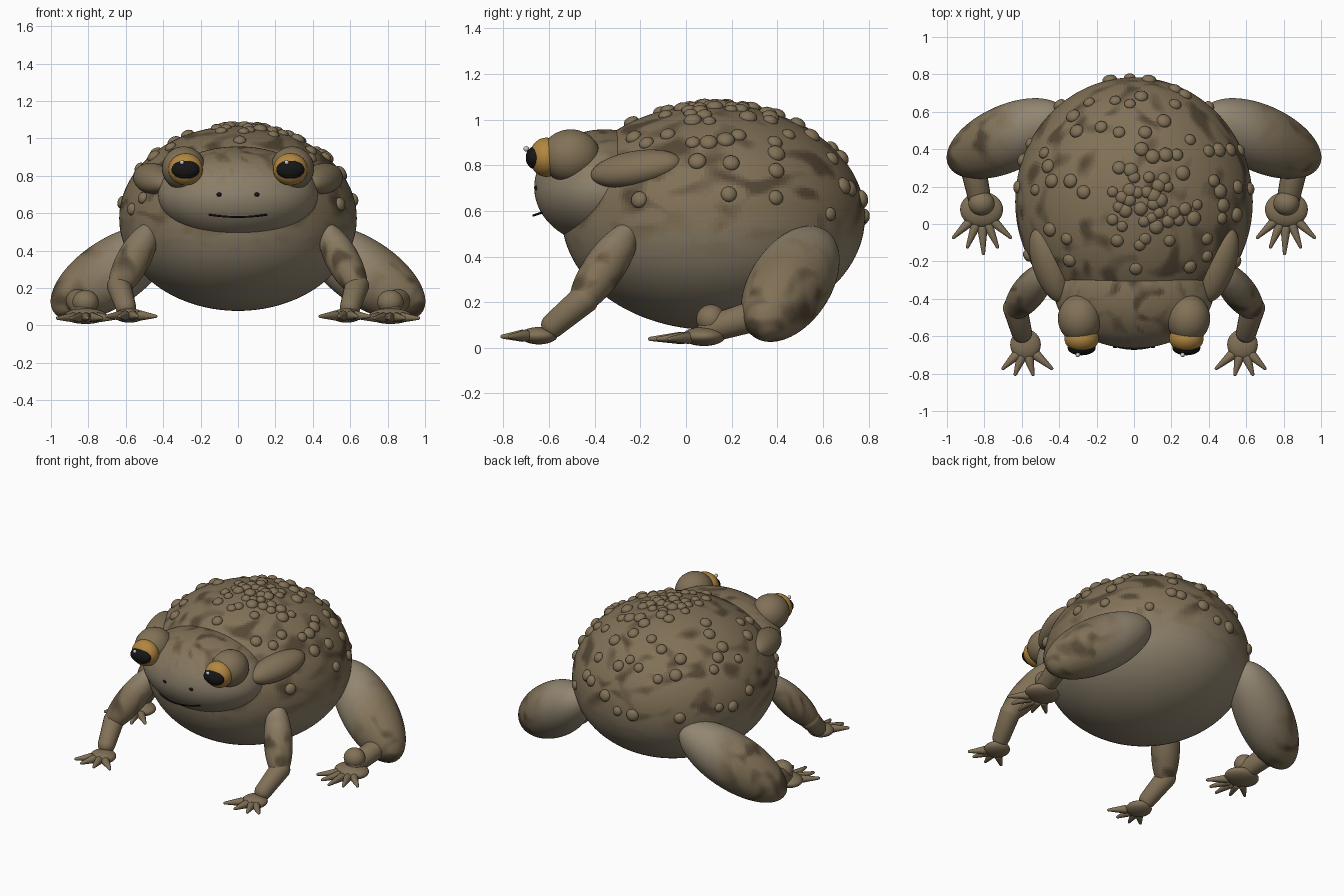
import bpy, bmesh, math, random
from mathutils import Vector, Matrix, noise

if "Cube" in bpy.data.objects:
    bpy.data.objects.remove(bpy.data.objects["Cube"])

random.seed(11)


def material(name, rgb):
    m = bpy.data.materials.new(name)
    m.diffuse_color = (*rgb, 1)
    m.use_nodes = True
    m.node_tree.nodes["Principled BSDF"].inputs["Base Color"].default_value = m.diffuse_color
    return m


# Skin shades run from dark blotch to pale belly
DARK, MID, PALE = Vector((.09, .064, .036)), Vector((.22, .165, .095)), Vector((.29, .24, .165))
SKIN = [material(f"skin_{i}", DARK.lerp(MID, i / 8) if i < 9 else MID.lerp(PALE, (i - 8) / 8))
        for i in range(17)]
BROWN = SKIN[8]
AMBER = material("amber", (.45, .24, .05))
BLACK = material("black", (.008, .008, .008))
WHITE = material("white", (.9, .9, .9))


def finish(name, bm, mats):
    me = bpy.data.meshes.new(name)
    bm.to_mesh(me)
    bm.free()
    for m in mats:
        me.materials.append(m)
    for p in me.polygons:
        p.use_smooth = True
    ob = bpy.data.objects.new(name, me)
    bpy.context.collection.objects.link(ob)
    return ob


def aim(d):
    return Vector(d).to_track_quat('Z', 'Y').to_matrix().to_4x4()


def add_ball(bm, c, r, rot=Matrix(), seg=32, rings=20):
    m = Matrix.Translation(c) @ rot @ Matrix.Diagonal((*r, 1))
    bmesh.ops.create_uvsphere(bm, u_segments=seg, v_segments=rings, radius=1, matrix=m)


def ball(name, c, r, mat=BROWN, rot=Matrix(), seg=32, rings=20):
    bm = bmesh.new()
    add_ball(bm, c, r, rot, seg, rings)
    return finish(name, bm, [mat])


def mottled(name, c, r, rot, seg, rings, paleness, scale=(9, 7, 13)):
    # Each face takes a shade from stretched noise and a local paleness
    bm = bmesh.new()
    add_ball(bm, c, r, rot, seg, rings)
    for f in bm.faces:
        p = f.calc_center_median()
        pale = min(1, max(0, paleness(p)))
        q = Vector((p.x * scale[0], p.y * scale[1], p.z * scale[2])) + Vector((3, 7, 1))
        n = noise.noise(q + noise.noise_vector(q * .5) * .9)
        spot = min(1, max(0, (n + .02) * 2)) * (1 - pale)
        f.material_index = round(8 + 8 * pale - 8 * spot)
    return finish(name, bm, SKIN)


def capsule(name, a, b, ra, rb, mat=BROWN, seg=20):
    # Sphere halves pulled apart into a tapered limb
    a, b = Vector(a), Vector(b)
    bm = bmesh.new()
    bmesh.ops.create_uvsphere(bm, u_segments=seg, v_segments=13, radius=1)
    half = (b - a).length / 2
    for v in bm.verts:
        up = v.co.z > 0
        v.co = v.co * (rb if up else ra) + Vector((0, 0, half if up else -half))
    bm.transform(Matrix.Translation((a + b) / 2) @ aim(b - a))
    return finish(name, bm, [mat])


def toes(name, s, palm, tips, z):
    # Fat-based tapering digits fanned from the palm
    for i, (x, y) in enumerate(tips):
        root = Vector(palm).lerp(Vector((x, y)), .45)
        capsule(f"{name}_{i + 1}", (s * root.x, root.y, z), (s * x, y + .008, z - .004), .027, .009, seg=12)


# Body and head
BC, BR = Vector((0, .12, .573)), Vector((.635, .664, .495))
mottled("body", BC, BR, Matrix(), 200, 120, lambda p: (.62 - p.z) * 4)
mottled("head", (0, -.357, .703), (.427, .308, .254), Matrix(), 110, 72,
        lambda p: (.9 - p.z) * 5, (16, 12, 16))

# Mouth line wrapped around the snout
cu = bpy.data.curves.new("mouth", 'CURVE')
cu.dimensions = '3D'
cu.bevel_depth = .005
cu.bevel_resolution = 2
sp = cu.splines.new('POLY')
sp.points.add(12)
for i, pt in enumerate(sp.points):
    x = -.155 + .31 * i / 12
    pt.co = (x, -.668 + 1.5 * x * x, .58 + .5 * x * x, 1)
cu.materials.append(BLACK)
bpy.context.collection.objects.link(bpy.data.objects.new("mouth", cu))

for s, side in ((-1, "left"), (1, "right")):
    # Eyes, nostrils and neck glands
    ball(f"{side}_eye_mound", (s * .29, -.505, .84), (.117, .13, .117))
    ball(f"{side}_eye", (s * .28, -.612, .835), (.092, .074, .086), AMBER)
    ball(f"{side}_pupil", (s * .28, -.662, .833), (.075, .04, .05), BLACK)
    ball(f"{side}_eye_glint", (s * .28 - .02, -.70, .872), (.012, .012, .012), WHITE, seg=12, rings=8)
    ball(f"{side}_nostril", (s * .10, -.652, .70), (.015, .012, .012), BLACK, seg=12, rings=8)
    ball(f"{side}_neck_gland", (s * .455, -.22, .785), (.09, .21, .075), BROWN,
         Matrix.Rotation(-s * .33, 4, 'Z') @ Matrix.Rotation(.15, 4, 'X') @ Matrix.Rotation(s * .5, 4, 'Y'))

    # Hind leg
    mottled(f"{side}_thigh", (s * .68, .457, .28), (.178, .178, .389),
            aim((s * .776, -.353, -.525)), 72, 72, lambda p: (.82 - abs(p.x)) * 5, (9, 13, 9))
    capsule(f"{side}_shin", (s * .86, .3, .14), (s * .82, .11, .085), .07, .06)
    ball(f"{side}_ankle", (s * .815, .11, .125), (.07, .065, .065))
    ball(f"{side}_hind_foot", (s * .815, .078, .05), (.115, .095, .042))
    toes(f"{side}_hind_toe", s, (.815, .08),
         ((.66, -.08), (.73, -.13), (.805, -.165), (.89, -.13), (.965, -.08)), .043)

    # Front leg
    mottled(f"{side}_upper_arm", (s * .56, -.36, .35), (.09, .09, .252),
            aim((s * .41, -.515, -.753)), 56, 56, lambda p: (p.z - .4) * 7, (14, 14, 9))
    capsule(f"{side}_forearm", (s * .635, -.45, .21), (s * .6, -.58, .1), .066, .055)
    ball(f"{side}_hand", (s * .58, -.645, .053), (.082, .082, .038))
    toes(f"{side}_finger", s, (.58, -.645),
         ((.44, -.78), (.54, -.812), (.635, -.812), (.70, -.78)), .053)

# Warts: a scattered set on the back (x, y), then a crowded crown and sparse flanks
back = ((-.48, .38), (-.4, .64), (-.24, .65), (-.1, .66), (.08, .77), (.22, .72), (.22, .64),
        (.16, .55), (-.08, .49), (.06, .49), (.3, .45), (.4, .39), (.04, .4), (.1, .36), (.17, .37),
        (.23, .37), (-.08, .3), (0, .25), (.08, .25), (.16, .24), (-.34, .23), (-.44, .23), (-.27, .17),
        (.32, .03), (.47, .03), (.24, .02), (-.09, -.09), (.06, -.08), (.19, -.09), (.39, -.08),
        (.3, -.23), (.01, -.24), (-.36, -.08), (-.45, -.03), (-.13, .77))
normals = []
for x, y in back:
    u, v = x / BR.x, (y - BC.y) / BR.y
    normals.append(Vector((u, v, math.sqrt(max(0, 1 - u * u - v * v)))).normalized())
while len(normals) < 90:
    if len(normals) < 62:
        u, v = random.gauss(.07, .14), random.gauss(-.02, .14)
        n = Vector((u, v, math.sqrt(1 - u * u - v * v)))
    else:
        a, z = random.uniform(0, math.tau), random.uniform(0, .75)
        w = math.sqrt(1 - z * z)
        n = Vector((w * math.cos(a), w * math.sin(a), z))
    gap = .065 if len(normals) < 62 else .09
    if n.y > -.57 and all((n - m).length > gap for m in normals):
        normals.append(n)
bm = bmesh.new()
for n in normals:
    out = Vector((n.x / BR.x, n.y / BR.y, n.z / BR.z)).normalized()
    r = random.uniform(.029, .041)
    add_ball(bm, BC + n * BR, (r, r, r * .68), aim(out), 14, 9)
finish("warts", bm, [BROWN])
